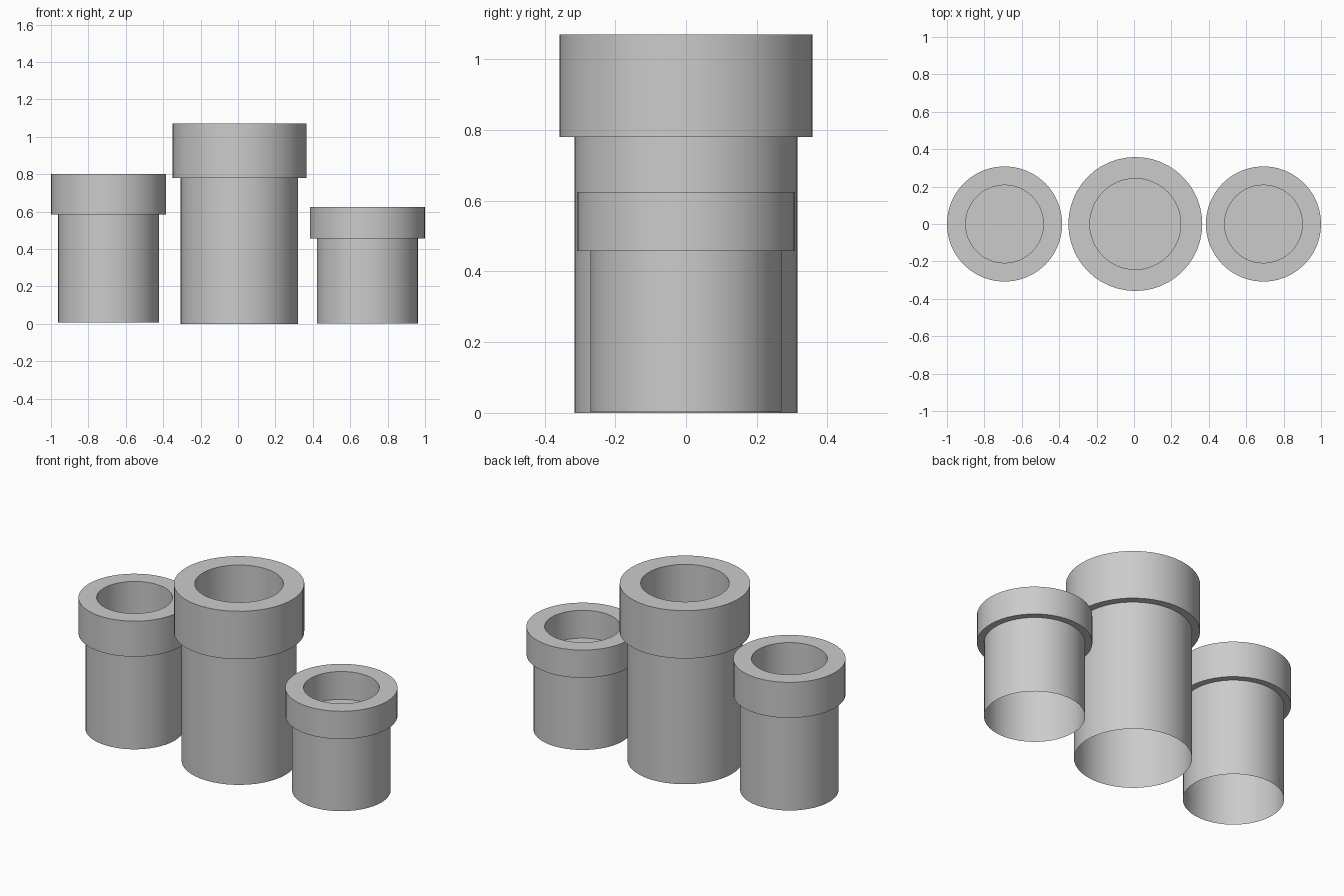
import bpy, bmesh
from math import cos, sin, pi, radians

default_cube = bpy.data.objects.get("Cube")
if default_cube:
    bpy.data.objects.remove(default_cube, do_unlink=True)

SIDES = 48

grey = bpy.data.materials.new("pipe grey")
grey.use_nodes = True
colour = (0.6, 0.6, 0.6, 1)
grey.diffuse_color = colour
grey.node_tree.nodes["Principled BSDF"].inputs["Base Color"].default_value = colour


def revolve(name, x, profile):
    """Spin (radius, z) points about a vertical axis; radius 0 closes the end."""
    bm = bmesh.new()
    rings = []
    for r, z in profile:
        count = SIDES if r else 1
        rings.append([bm.verts.new((r * cos(2 * pi * i / SIDES),
                                    r * sin(2 * pi * i / SIDES), z))
                      for i in range(count)])
    for low, high in zip(rings, rings[1:]):
        for i in range(SIDES):
            j = (i + 1) % SIDES
            if len(high) == 1:
                bm.faces.new((low[i], low[j], high[0]))
            else:
                bm.faces.new((low[i], low[j], high[j], high[i]))
    mesh = bpy.data.meshes.new(name)
    bm.to_mesh(mesh)
    bm.free()
    mesh.materials.append(grey)
    obj = bpy.data.objects.new(name, mesh)
    obj.location.x = x
    bpy.context.collection.objects.link(obj)
    bpy.ops.object.select_all(action="DESELECT")
    obj.select_set(True)
    bpy.context.view_layer.objects.active = obj
    bpy.ops.object.shade_smooth_by_angle(angle=radians(30))


def pipe(side, x, body_r, collar_r, bore_r, base, neck, top):
    # Thin open-bottomed tube
    revolve(side + "_pipe_body", x, [(body_r, base), (body_r, neck)])
    # Wide collar, its bore and the floor that closes the bore
    revolve(side + "_pipe_collar", x,
            [(body_r, neck), (collar_r, neck), (collar_r, top),
             (bore_r, top), (bore_r, neck), (0, neck)])


pipe("right", -0.692, 0.27, 0.308, 0.208, 0.007, 0.585, 0.8)
pipe("middle", 0.007, 0.315, 0.358, 0.243, 0, 0.78, 1.07)
pipe("left", 0.692, 0.27, 0.308, 0.208, 0.003, 0.457, 0.625)
